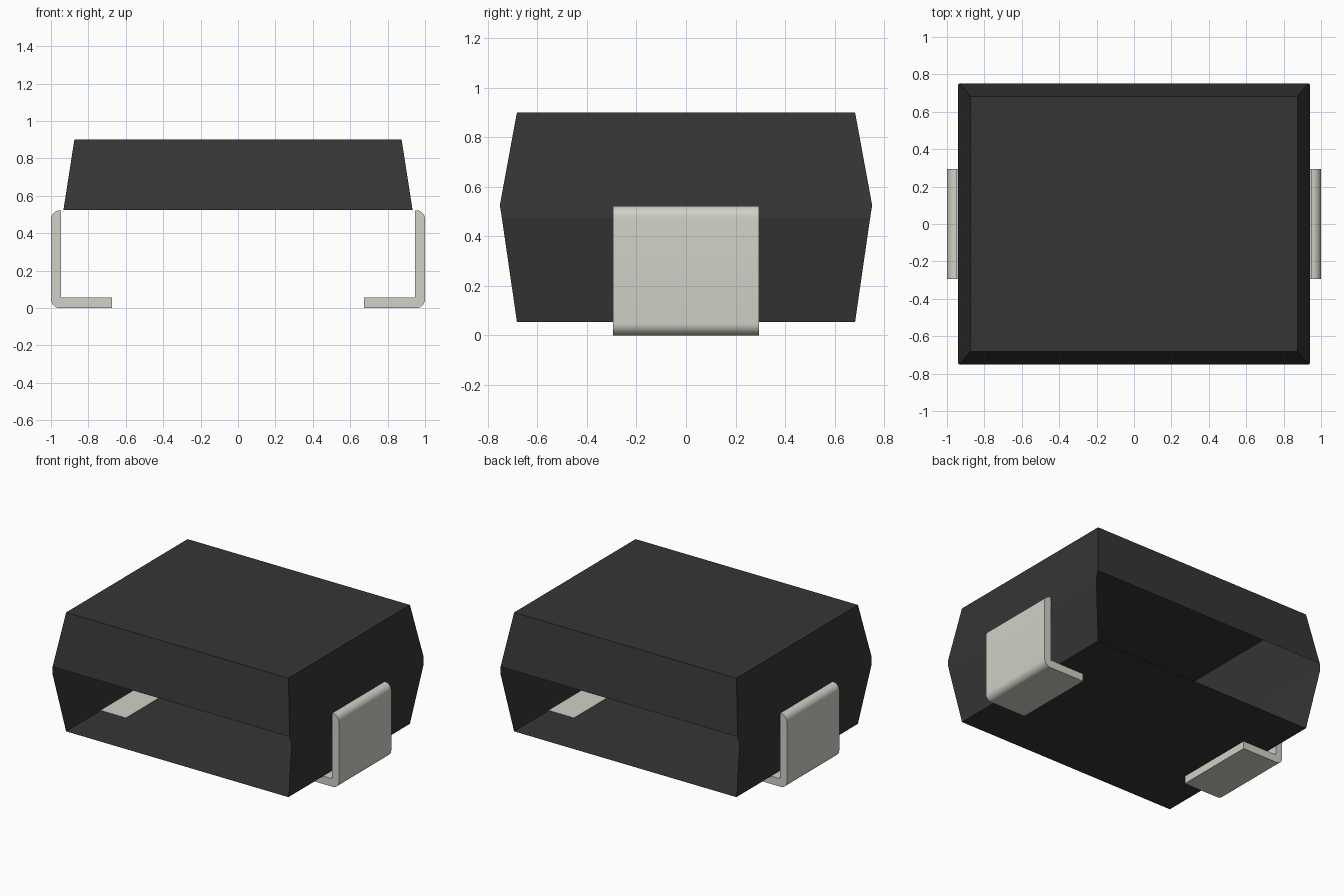
import bpy, bmesh, math

cube = bpy.data.objects.get("Cube")
if cube:
    bpy.data.objects.remove(cube, do_unlink=True)


def material(name, rgb):
    mat = bpy.data.materials.new(name)
    mat.use_nodes = True
    mat.diffuse_color = (*rgb, 1)
    bsdf = mat.node_tree.nodes["Principled BSDF"]
    bsdf.inputs["Base Color"].default_value = (*rgb, 1)
    bsdf.inputs["Roughness"].default_value = 0.6
    return mat


def finish(bm, name, mat):
    mesh = bpy.data.meshes.new(name)
    bm.to_mesh(mesh)
    bm.free()
    mesh.materials.append(mat)
    obj = bpy.data.objects.new(name, mesh)
    bpy.context.collection.objects.link(obj)
    return obj


black = material("black plastic", (0.036, 0.036, 0.036))
metal = material("tin metal", (0.64, 0.635, 0.57))

# Body: tapered shell, open below the belt at the front and back
bm = bmesh.new()


def ring(hx, hy, z):
    return [bm.verts.new((sx * hx, sy * hy, z))
            for sx, sy in ((-1, -1), (1, -1), (1, 1), (-1, 1))]


top = ring(0.875, 0.683, 0.90)
belt = ring(0.933, 0.752, 0.525)
side_belt = ring(0.941, 0.744, 0.475)
base = ring(0.875, 0.683, 0.054)

bm.faces.new(top)
bm.faces.new(base[::-1])
for a, b in ((0, 1), (2, 3)):      # front and back upper walls
    bm.faces.new((belt[a], belt[b], top[b], top[a]))
for a, b in ((1, 2), (3, 0)):      # left and right walls, upper and lower
    bm.faces.new((side_belt[a], side_belt[b], belt[b], top[b], top[a], belt[a]))
    bm.faces.new((base[a], base[b], side_belt[b], side_belt[a]))
finish(bm, "body", black)


# Leads: L-shaped strips with rounded outer corners
def arc(cx, cz, r, start, steps=8):
    angles = [math.radians(start + 90 * i / steps) for i in range(steps + 1)]
    return [(cx + r * math.cos(t), cz + r * math.sin(t)) for t in angles]


def lead(name, side):
    height, foot, inner, r, half = 0.523, 0.056, 0.947, 0.048, 0.295
    profile = [(0.675, foot), (0.675, 0)]
    profile += arc(1 - r, r, r, 270) + arc(1 - r, height - r, r, 0)
    profile += [(inner, height), (inner, foot)]
    bm = bmesh.new()
    face = bm.faces.new([bm.verts.new((side * x, -half, z)) for x, z in profile])
    out = bmesh.ops.extrude_face_region(bm, geom=[face])
    moved = [v for v in out["geom"] if isinstance(v, bmesh.types.BMVert)]
    bmesh.ops.translate(bm, verts=moved, vec=(0, 2 * half, 0))
    bmesh.ops.recalc_face_normals(bm, faces=bm.faces)
    obj = finish(bm, name, metal)
    bpy.ops.object.select_all(action='DESELECT')
    obj.select_set(True)
    bpy.context.view_layer.objects.active = obj
    bpy.ops.object.shade_smooth_by_angle(angle=math.radians(30))


lead("left_lead", 1)
lead("right_lead", -1)
